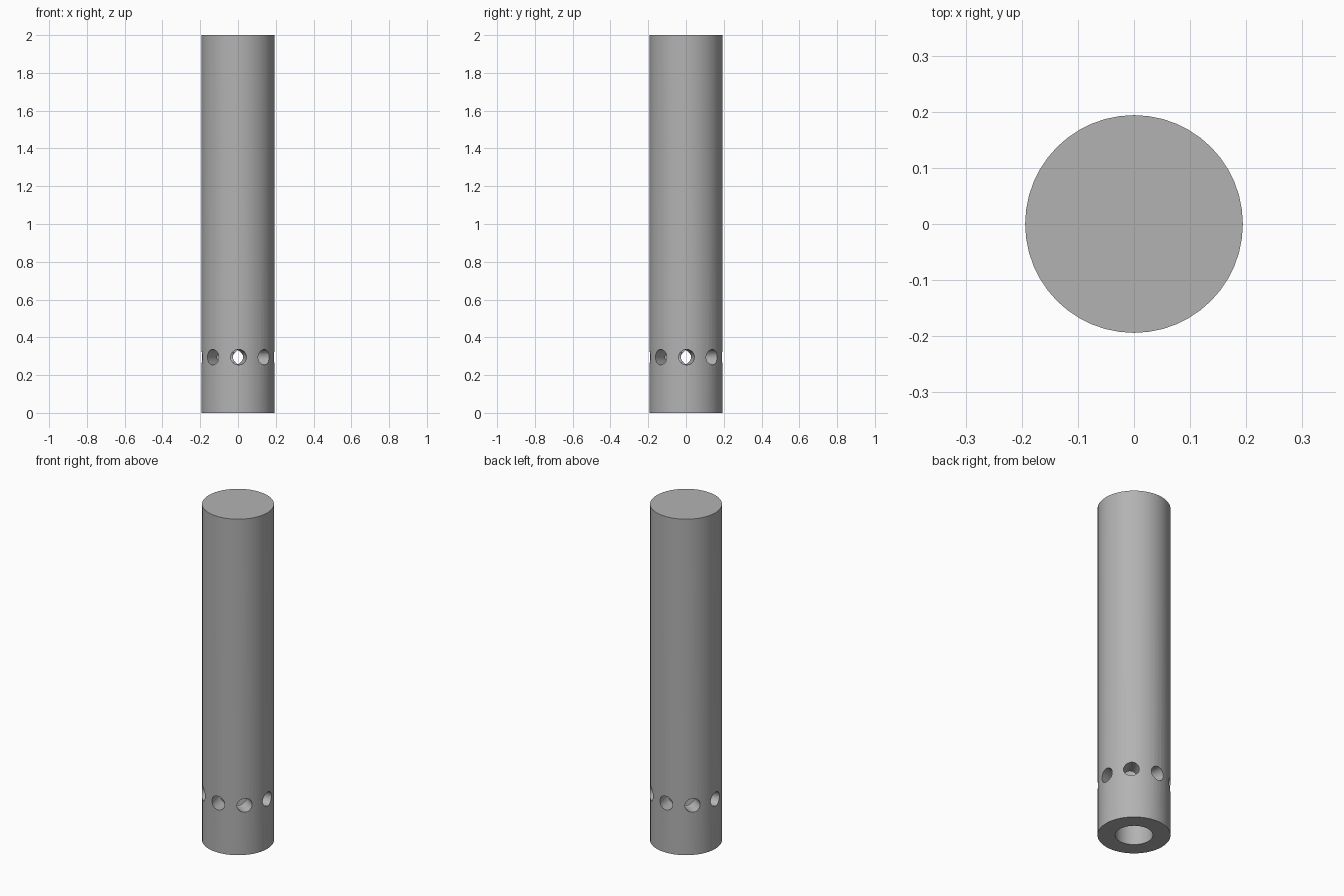
import bpy
import bmesh
from math import pi, radians
from mathutils import Matrix, Vector

RADIUS, HEIGHT, BORE = 0.194, 2.0, 0.1
HOLE_Z, HOLE_R, HOLES = 0.295, 0.041, 8

if "Cube" in bpy.data.objects:
    bpy.data.objects.remove(bpy.data.objects["Cube"])

grey = bpy.data.materials.new("plain grey")
grey.use_nodes = True
colour = (0.45, 0.45, 0.45, 1)
grey.diffuse_color = colour
grey.node_tree.nodes["Principled BSDF"].inputs["Base Color"].default_value = colour


def rod(name, radius, start, end, sides):
    """Capped cylinder between two points."""
    start, end = Vector(start), Vector(end)
    axis = end - start
    turn = axis.to_track_quat("Z", "Y").to_matrix().to_4x4()
    bm = bmesh.new()
    bmesh.ops.create_cone(bm, cap_ends=True, segments=sides, radius1=radius,
                          radius2=radius, depth=axis.length,
                          matrix=Matrix.Translation((start + end) / 2) @ turn)
    mesh = bpy.data.meshes.new(name)
    bm.to_mesh(mesh)
    bm.free()
    obj = bpy.data.objects.new(name, mesh)
    bpy.context.collection.objects.link(obj)
    mesh.materials.append(grey)
    return obj


# Solid tube body
tube = rod("tube", RADIUS, (0, 0, 0), (0, 0, HEIGHT), 48)

# Blind bore from the bottom, and a ring of slightly swirled side ports
cutters = [rod("bore_cutter", BORE, (0, 0, -0.1), (0, 0, 1.8), 48)]
for i in range(HOLES):
    spin = Matrix.Rotation(2 * pi * i / HOLES, 3, "Z")
    outer = spin @ Vector((0.012, -0.23, HOLE_Z))
    inner = spin @ Vector((-0.024, -0.07, HOLE_Z))
    cutters.append(rod("port_cutter", HOLE_R, outer, inner, 24))

bpy.context.view_layer.objects.active = tube
tube.select_set(True)
for cutter in cutters:
    cut = tube.modifiers.new("cut", "BOOLEAN")
    cut.operation = "DIFFERENCE"
    cut.solver = "EXACT"
    cut.object = cutter
    bpy.ops.object.modifier_apply(modifier=cut.name)
    bpy.data.objects.remove(cutter)

bpy.ops.object.shade_smooth_by_angle(angle=radians(30))
